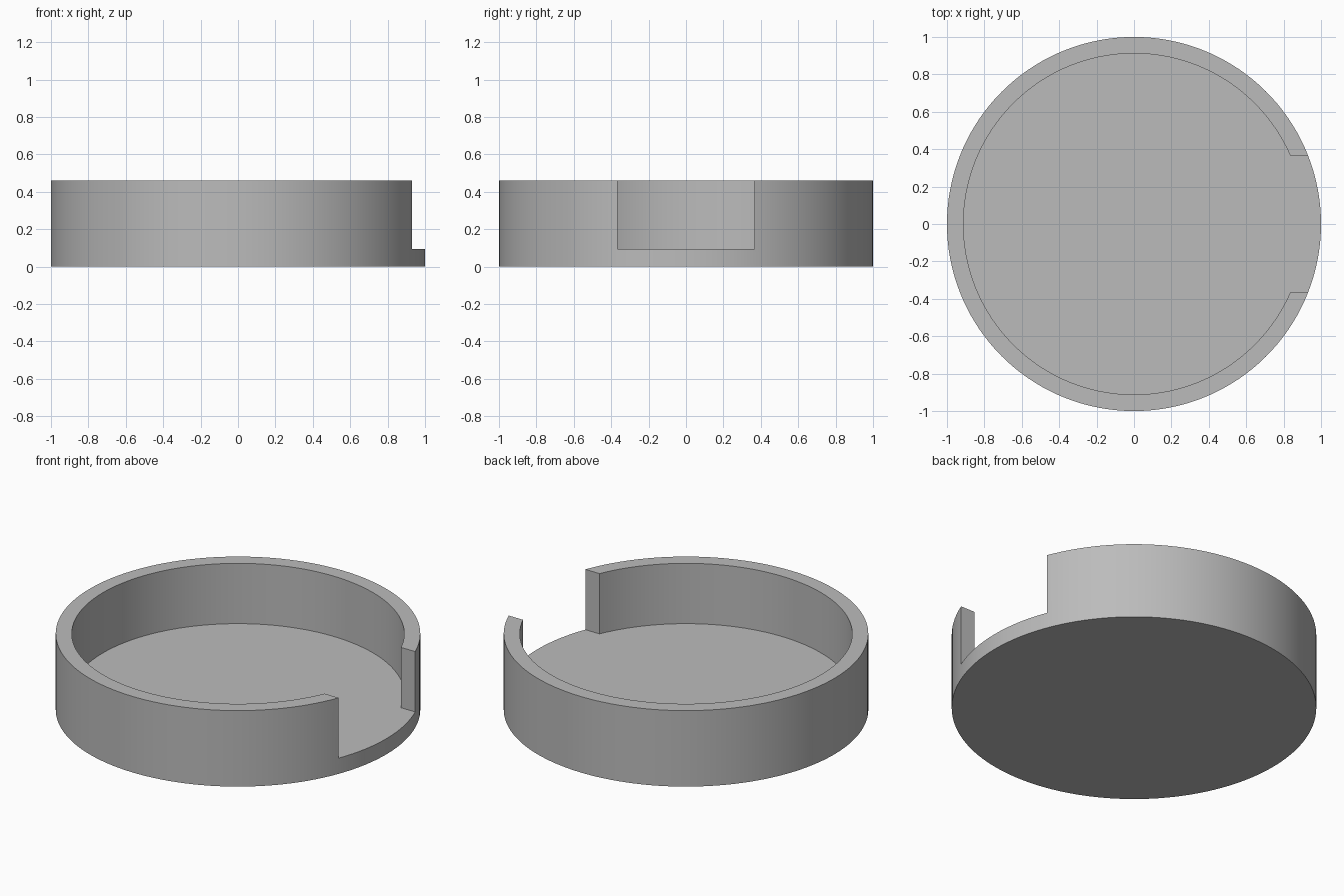
import bpy, bmesh, math

cube = bpy.data.objects.get("Cube")
if cube:
    bpy.data.objects.remove(cube, do_unlink=True)

OUTER, INNER = 1.0, 0.912        # radii of the wall
FLOOR, TOP = 0.095, 0.46         # floor and rim heights
GAP = 0.366                      # half width of the opening on +x
WALL_STEPS, GAP_STEPS = 120, 16

grey = bpy.data.materials.new("plain grey")
grey.use_nodes = True
colour = (0.5, 0.5, 0.5, 1)
grey.diffuse_color = colour
grey.node_tree.nodes["Principled BSDF"].inputs["Base Color"].default_value = colour

bm = bmesh.new()


def arc(radius, z, start, end, steps):
    """Row of vertices along a circular arc, both ends included."""
    angles = [start + (end - start) * i / steps for i in range(steps + 1)]
    return [bm.verts.new((radius * math.cos(a), radius * math.sin(a), z)) for a in angles]


def strip(lower, upper):
    """Quads between two rows of vertices."""
    for i in range(len(lower) - 1):
        bm.faces.new((lower[i], lower[i + 1], upper[i + 1], upper[i]))


a_out, a_in = math.asin(GAP / OUTER), math.asin(GAP / INNER)
full = 2 * math.pi

# Wall rows, running round from one side of the opening to the other
base = arc(OUTER, 0, a_out, full - a_out, WALL_STEPS)
rim_out = arc(OUTER, TOP, a_out, full - a_out, WALL_STEPS)
rim_in = arc(INNER, TOP, a_in, full - a_in, WALL_STEPS)
floor_in = arc(INNER, FLOOR, a_in, full - a_in, WALL_STEPS)

# Low sill rows across the opening
sill = arc(OUTER, FLOOR, -a_out, a_out, GAP_STEPS)
sill_base = arc(OUTER, 0, -a_out, a_out, GAP_STEPS)
sill_base[0], sill_base[-1] = (bm.verts.remove(sill_base[0]) or base[-1],
                               bm.verts.remove(sill_base[-1]) or base[0])

strip(base[1:-1], rim_out[1:-1])                       # outer wall
bm.faces.new((base[0], base[1], rim_out[1], rim_out[0], sill[-1]))
bm.faces.new((base[-2], base[-1], sill[0], rim_out[-1], rim_out[-2]))
strip(rim_out, rim_in)                                 # rim
strip(rim_in, floor_in)                                # inner wall
strip(sill_base, sill)                                 # sill edge
bm.faces.new(floor_in + sill)                          # floor
bm.faces.new(base + sill_base[1:-1])                   # underside
bm.faces.new((sill[-1], rim_out[0], rim_in[0], floor_in[0]))      # wall ends
bm.faces.new((sill[0], floor_in[-1], rim_in[-1], rim_out[-1]))

bmesh.ops.recalc_face_normals(bm, faces=bm.faces)
mesh = bpy.data.meshes.new("round_tray")
bm.to_mesh(mesh)
bm.free()
mesh.materials.append(grey)

tray = bpy.data.objects.new("round_tray", mesh)
bpy.context.collection.objects.link(tray)
bpy.context.view_layer.objects.active = tray
tray.select_set(True)
bpy.ops.object.shade_smooth_by_angle(angle=math.radians(30))
